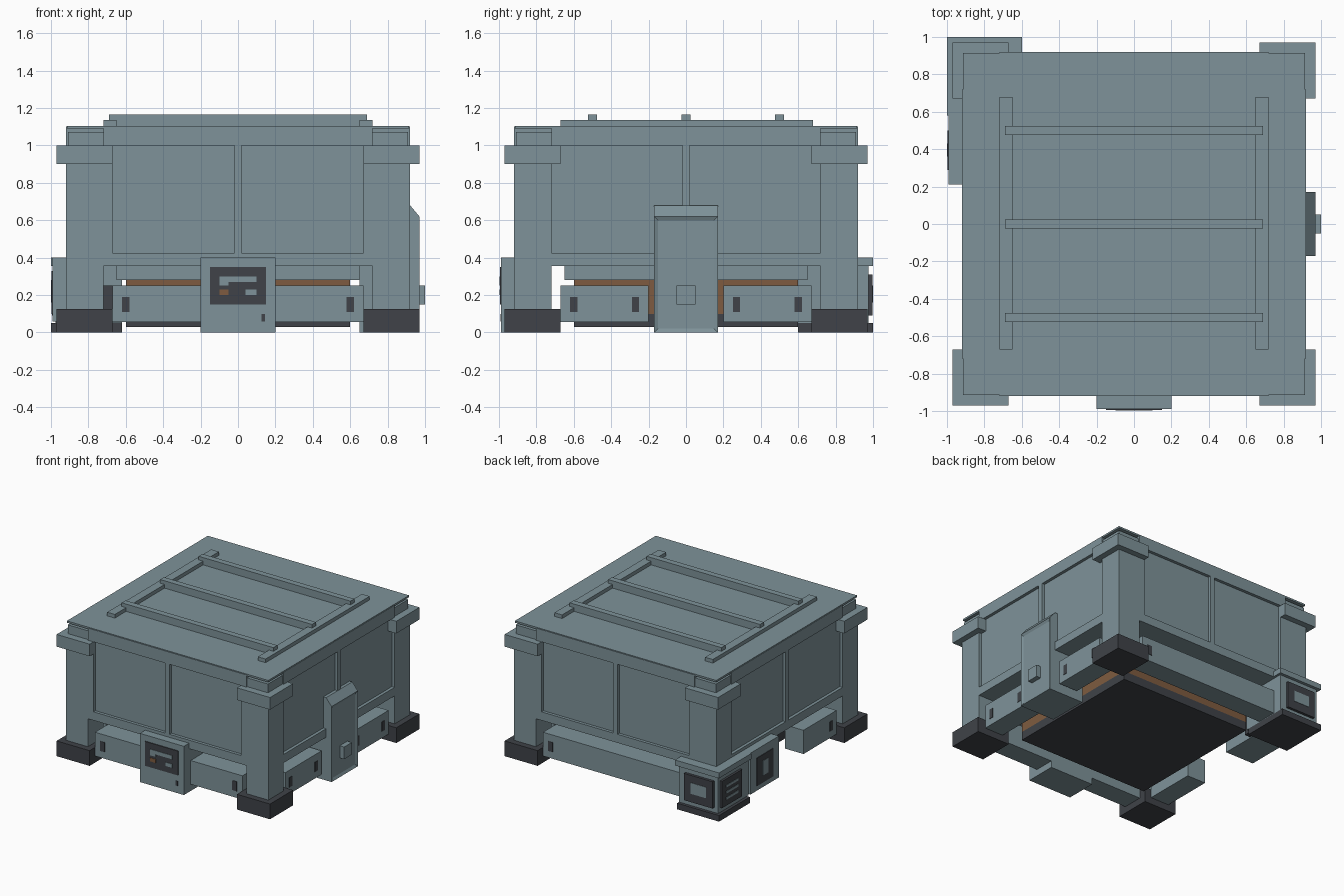
import bpy, bmesh

cube = bpy.data.objects.get("Cube")
if cube:
    bpy.data.objects.remove(cube)


def material(name, rgb):
    m = bpy.data.materials.new(name)
    m.use_nodes = True
    m.diffuse_color = (*rgb, 1)
    bsdf = m.node_tree.nodes["Principled BSDF"]
    bsdf.inputs["Base Color"].default_value = (*rgb, 1)
    bsdf.inputs["Roughness"].default_value = 0.7
    return m


STEEL = material("grey_blue_steel", (0.21, 0.29, 0.32))
DARK = material("dark_rubber", (0.05, 0.055, 0.065))
COPPER = material("copper_brown", (0.21, 0.105, 0.05))


def finish(name, bm, mat):
    bmesh.ops.recalc_face_normals(bm, faces=bm.faces)
    me = bpy.data.meshes.new(name)
    bm.to_mesh(me)
    bm.free()
    me.materials.append(mat)
    ob = bpy.data.objects.new(name, me)
    bpy.context.collection.objects.link(ob)
    return ob


def box(name, xs, ys, zs, mat=STEEL):
    """Box given by its low and high limit on each axis."""
    bm = bmesh.new()
    bmesh.ops.create_cube(bm, size=1)
    for v in bm.verts:
        for i, r in enumerate((xs, ys, zs)):
            v.co[i] = max(r) if v.co[i] > 0 else min(r)
    return finish(name, bm, mat)


def side_box(name, side, along, out, zs, mat=STEEL):
    """Box on one side: along the wall, and outward from the centre."""
    axis, s = side
    o = (s * out[0], s * out[1])
    if axis == "x":
        return box(name, o, along, zs, mat)
    return box(name, along, o, zs, mat)


FRONT, BACK, RIGHT, LEFT = ("y", -1), ("y", 1), ("x", 1), ("x", -1)
W = 0.92    # outer wall
P = 0.72    # inner edge of the posts

# Main hull and underside
box("hull_core", (-0.895, 0.895), (-0.895, 0.895), (0.355, 1.0))
box("inner_skirt", (-0.65, 0.65), (-0.65, 0.65), (0.28, 0.36))
box("copper_core", (-0.6, 0.6), (-0.6, 0.6), (0.1, 0.28), COPPER)
box("base_slab", (-0.6, 0.6), (-0.6, 0.6), (0.03, 0.1), DARK)

# Wall framing around the recessed panels
for name, side in (("front", FRONT), ("back", BACK), ("right", RIGHT), ("left", LEFT)):
    side_box(name + "_lower_rail", side, (-P, P), (0.88, W), (0.355, 0.425))
    side_box(name + "_upper_rail", side, (-P, P), (0.6, W), (1.0, 1.1))
    side_box(name + "_mullion", side, (-0.02, 0.02), (0.88, W), (0.42, 1.0))
    if side[0] == "y":
        for s in (-1, 1):
            side_box(name + "_stile", side, (s * 0.67, s * P), (0.88, W), (0.42, 1.0))

# Corner posts, collars and feet
for sx in (-1, 1):
    for sy in (-1, 1):
        def corner(name, lo, hi, zs, mat=STEEL):
            box(name, (sx * lo, sx * hi), (sy * lo, sy * hi), zs, mat)
        corner("corner_post", P, W, (0.02, 1.0))
        corner("corner_post_top", 0.7, 0.91, (1.0, 1.072))
        corner("corner_collar", 0.67, 0.97, (0.9, 1.0))
        if (sx, sy) != (-1, 1):
            corner("corner_foot", 0.67, 0.97, (0, 0.125), DARK)

# Lid with rails and slats
box("lid", (-0.915, 0.915), (-0.915, 0.915), (1.09, 1.105))
for s in (-1, 1):
    box("lid_rail", (s * 0.65, s * 0.72), (-0.67, 0.68), (1.1, 1.135))
for y in (-0.5, 0, 0.5):
    box("lid_slat", (-0.69, 0.69), (y - 0.025, y + 0.025), (1.1, 1.165))

# Lower bumper bars with dark bolt slots
bars = (
    (FRONT, -0.67, -0.2, (-0.6,)), (FRONT, 0.2, 0.67, (0.6,)),
    (BACK, -0.62, 0.67, (0.6,)),
    (RIGHT, -0.67, -0.2, (-0.6, -0.27)), (RIGHT, 0.2, 0.67, (0.27, 0.6)),
    (LEFT, -0.67, -0.24, (-0.6,)),
)
for side, a, b, slots in bars:
    side_box("bumper_bar", side, (a, b), (0.73, 0.9), (0.055, 0.25))
    for c in slots:
        side_box("bolt_slot", side, (c - 0.02, c + 0.02), (0.9, 0.903), (0.11, 0.19), DARK)

# Front control box with screen
side_box("control_box", FRONT, (-0.2, 0.2), (0.73, 0.988), (0, 0.4))
side_box("control_screen", FRONT, (-0.15, 0.15), (0.985, 0.995), (0.15, 0.35), DARK)
for a, b, lo, hi, mat in (
        (-0.1, 0.1, 0.27, 0.3, STEEL), (-0.1, -0.05, 0.25, 0.27, STEEL),
        (-0.1, -0.05, 0.2, 0.23, COPPER), (0.04, 0.1, 0.2, 0.23, STEEL)):
    side_box("screen_mark", FRONT, (a, b), (0.994, 0.998), (lo, hi), mat)
side_box("control_slot", FRONT, (0.125, 0.145), (0.988, 0.991), (0.06, 0.1), DARK)

# Right service column with a sloped top and inset face
bm = bmesh.new()
profile = ((0.65, 0), (0.97, 0), (0.97, 0.62), (W, 0.68), (0.89, 0.68), (0.89, 0.355), (0.65, 0.355))
face = bm.faces.new([bm.verts.new((x, -0.17, z)) for x, z in profile])
ext = bmesh.ops.extrude_face_region(bm, geom=[face])
for v in ext["geom"]:
    if isinstance(v, bmesh.types.BMVert):
        v.co.y = 0.17
bmesh.ops.recalc_face_normals(bm, faces=bm.faces)
outer = [f for f in bm.faces if f.normal.x > 0.99 and f.calc_center_median().x > 0.96]
bmesh.ops.inset_region(bm, faces=outer, thickness=0.03, depth=-0.01)
finish("service_column", bm, STEEL)
box("service_button", (0.95, 1.0), (-0.05, 0.05), (0.15, 0.25))

# Back left power unit
box("power_unit_base", (-1, -0.62), (0.6, 1), (0, 0.05), DARK)
box("power_unit_body", (-0.975, -0.62), (0.58, 0.975), (0.05, 0.355))
box("power_unit_cap", (-1, -0.6), (0.58, 1), (0.355, 0.4))
box("power_unit_backing", (-0.72, -0.67), (0.5, 0.6), (0.06, 0.25), DARK)
side_box("power_unit_side_box", LEFT, (0.21, 0.58), (0.73, 0.992), (0.06, 0.4))

# Dark hatches with light marks on the power unit
side_box("back_hatch", BACK, (-0.94, -0.68), (0.97, 0.997), (0.09, 0.31), DARK)
side_box("side_hatch", LEFT, (0.69, 0.95), (0.97, 0.994), (0.09, 0.31), DARK)
side_box("socket_hatch", LEFT, (0.29, 0.5), (0.99, 0.997), (0.1, 0.33), DARK)
side_box("back_hatch_mark", BACK, (-0.88, -0.74), (0.996, 1.0), (0.16, 0.25))
for z in (0.15, 0.2, 0.25):
    side_box("side_hatch_vent", LEFT, (0.74, 0.9), (0.993, 0.997), (z - 0.01, z + 0.01))
side_box("socket_mark", LEFT, (0.36, 0.43), (0.996, 1.0), (0.16, 0.28))
